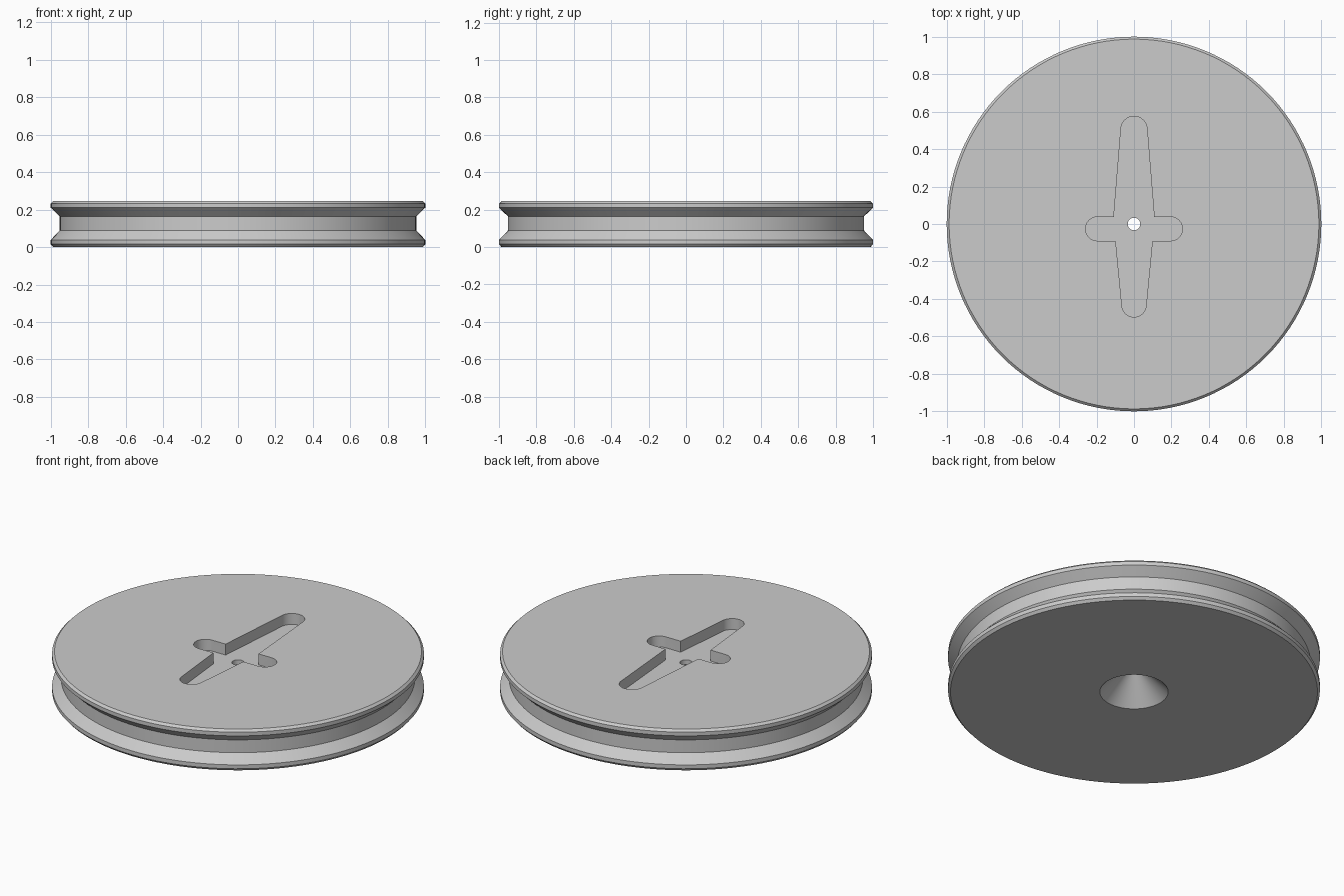
import bpy
import bmesh
from math import sin, cos, pi, radians

if "Cube" in bpy.data.objects:
    bpy.data.objects.remove(bpy.data.objects["Cube"])

SEGMENTS = 128
TOP = 0.245
FLOOR = 0.18


def make_material(name, value):
    mat = bpy.data.materials.new(name)
    mat.use_nodes = True
    colour = (value, value, value, 1)
    mat.diffuse_color = colour
    mat.node_tree.nodes["Principled BSDF"].inputs["Base Color"].default_value = colour
    return mat


def make_object(name, bm):
    bmesh.ops.recalc_face_normals(bm, faces=bm.faces)
    mesh = bpy.data.meshes.new(name)
    bm.to_mesh(mesh)
    bm.free()
    obj = bpy.data.objects.new(name, mesh)
    bpy.context.collection.objects.link(obj)
    return obj


def lathe(name, profile):
    """Turn a closed (radius, height) profile around z."""
    bm = bmesh.new()
    rings = [[bm.verts.new((r * cos(2 * pi * i / SEGMENTS), r * sin(2 * pi * i / SEGMENTS), z))
              for i in range(SEGMENTS)] for r, z in profile]
    for a, b in zip(rings, rings[1:] + rings[:1]):
        for i in range(SEGMENTS):
            j = (i + 1) % SEGMENTS
            bm.faces.new((a[i], a[j], b[j], b[i]))
    return make_object(name, bm)


def arc(cx, cy, r, start, end, steps=16):
    angles = [radians(start + (end - start) * i / steps) for i in range(steps + 1)]
    return [(cx + r * cos(a), cy + r * sin(a)) for a in angles]


def prism(name, outline, bottom, top):
    bm = bmesh.new()
    base = bm.faces.new([bm.verts.new((x, y, bottom)) for x, y in outline])
    extruded = bmesh.ops.extrude_face_region(bm, geom=[base])["geom"]
    verts = [v for v in extruded if isinstance(v, bmesh.types.BMVert)]
    bmesh.ops.translate(bm, vec=(0, 0, top - bottom), verts=verts)
    return make_object(name, bm)


# Grooved wheel with bevelled rims, countersunk from below
wheel = lathe("pulley_wheel", [
    (0.184, 0), (0.987, 0), (1, 0.015), (1, 0.038), (0.952, 0.088),
    (0.952, 0.164), (1, 0.21), (1, 0.232), (0.987, TOP),
    (0.033, TOP), (0.033, 0.151)])

# Cross-shaped pocket with tapered, rounded arms
outline = (arc(0, 0.505, 0.07, 0, 180) + [(-0.108, 0.038)]
           + arc(-0.195, -0.026, 0.064, 90, 270) + [(-0.098, -0.09)]
           + arc(0, -0.432, 0.065, 180, 360) + [(0.098, -0.09)]
           + arc(0.195, -0.026, 0.064, -90, 90) + [(0.108, 0.038)])
cutter = prism("pocket_cutter", outline, FLOOR, TOP + 0.1)
cutter.hide_render = True

cut = wheel.modifiers.new("pocket", "BOOLEAN")
cut.operation = "DIFFERENCE"
cut.solver = "EXACT"
cut.object = cutter

# Apply the cut so its new edges can be kept sharp
bpy.ops.object.select_all(action="DESELECT")
wheel.select_set(True)
bpy.context.view_layer.objects.active = wheel
bpy.ops.object.modifier_apply(modifier=cut.name)
bpy.data.objects.remove(cutter)

wheel.data.materials.clear()
wheel.data.materials.append(make_material("light grey", 0.6))
bpy.ops.object.shade_smooth_by_angle(angle=radians(25))
